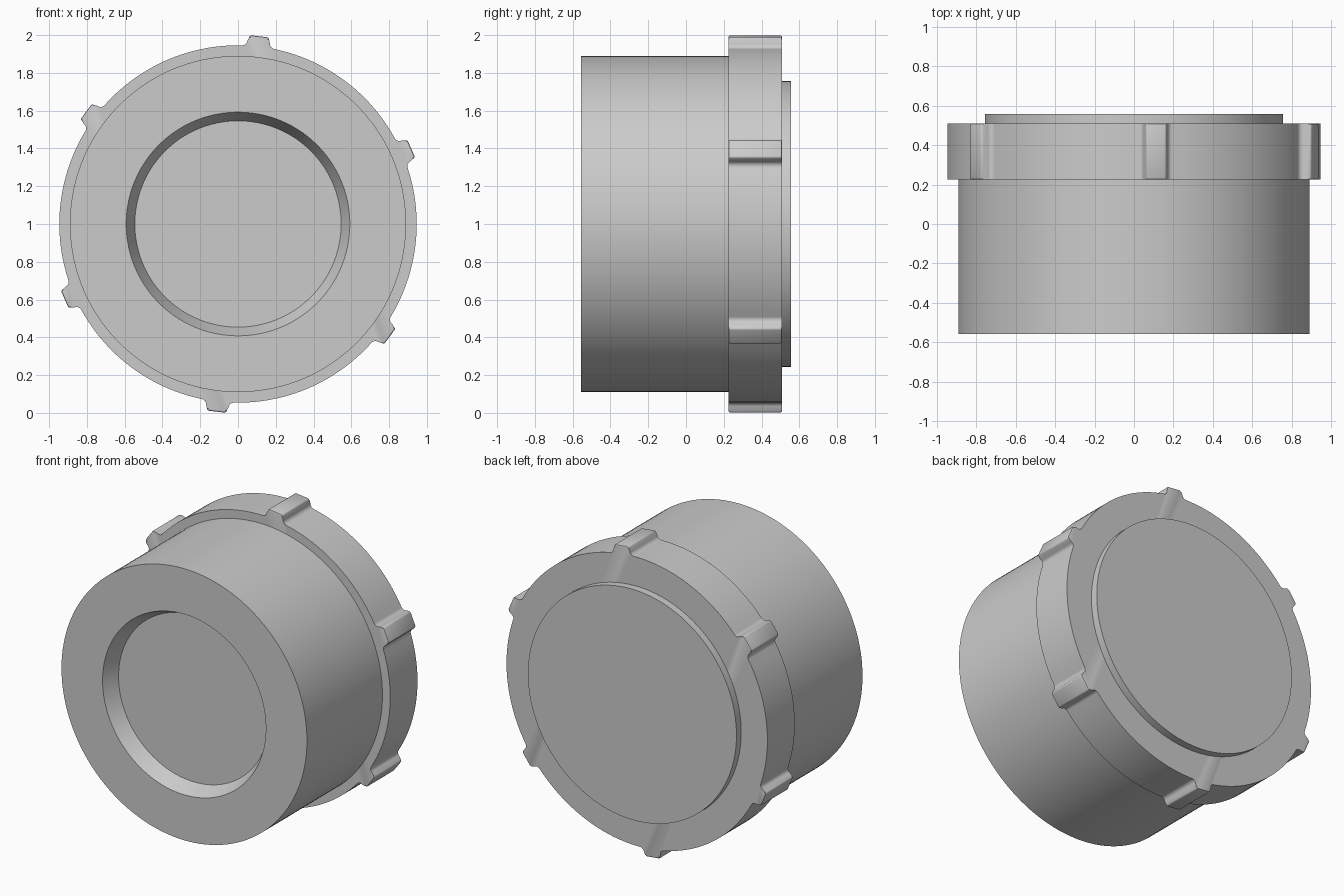
import bpy, bmesh, math

cube = bpy.data.objects.get("Cube")
if cube:
    bpy.data.objects.remove(cube, do_unlink=True)

CENTRE_Z = 1.0
SEGMENTS = 144
LUGS = 6
LUG_START = math.radians(23.5)
COLLAR_RADIUS = 0.946
COLLAR_FRONT, COLLAR_BACK = 0.225, 0.508

grey = bpy.data.materials.new("plain grey")
grey.use_nodes = True
grey.diffuse_color = (0.6, 0.6, 0.6, 1)
grey.node_tree.nodes["Principled BSDF"].inputs["Base Color"].default_value = (0.6, 0.6, 0.6, 1)


def finish(name, bm):
    """Turn a bmesh into a smooth shaded object with crisp edges."""
    bmesh.ops.recalc_face_normals(bm, faces=bm.faces[:])
    mesh = bpy.data.meshes.new(name)
    bm.to_mesh(mesh)
    bm.free()
    mesh.materials.append(grey)
    obj = bpy.data.objects.new(name, mesh)
    bpy.context.collection.objects.link(obj)
    bpy.ops.object.select_all(action="DESELECT")
    obj.select_set(True)
    bpy.context.view_layer.objects.active = obj
    bpy.ops.object.shade_smooth_by_angle(angle=math.radians(30))
    return obj


def lathe(name, profile):
    """Revolve (radius, y) points around the y axis and cap both ends."""
    bm = bmesh.new()
    rings = []
    for radius, y in profile:
        ring = []
        for i in range(SEGMENTS):
            a = math.tau * i / SEGMENTS
            ring.append(bm.verts.new((radius * math.cos(a), y, CENTRE_Z + radius * math.sin(a))))
        rings.append(ring)
    for lower, upper in zip(rings, rings[1:]):
        for i in range(SEGMENTS):
            j = (i + 1) % SEGMENTS
            bm.faces.new((lower[i], lower[j], upper[j], upper[i]))
    bm.faces.new(rings[0])
    bm.faces.new(rings[-1])
    return finish(name, bm)


def arc(cx, cy, radius, start, end, steps):
    angles = [math.radians(start + (end - start) * i / steps) for i in range(steps + 1)]
    return [(cx + radius * math.cos(a), cy + radius * math.sin(a)) for a in angles]


# Main barrel with a tapered recess in its front
lathe("barrel", [(0.546, -0.457), (0.592, -0.557), (0.89, -0.557), (0.89, COLLAR_FRONT + 0.01)])

# Raised disc on the back
lathe("back_disc", [(0.756, COLLAR_BACK - 0.01), (0.756, 0.557)])

# Lug cross-section: concave foot, tapered flank, rounded shoulder
half = arc(0.088, 0.970, 0.028, 270, 180, 6) + arc(0.041, 0.988, 0.012, 0, 90, 4)
lug = [(-u, h) for u, h in half] + half[::-1]
foot = math.atan2(half[0][0], half[0][1])

# Collar outline: lugs joined by plain arcs
outline = []
pitch = math.tau / LUGS
for k in range(LUGS):
    a = LUG_START + k * pitch
    c, s = math.cos(a), math.sin(a)
    outline += [(h * c - u * s, h * s + u * c) for u, h in lug]
    steps = 22
    for i in range(1, steps):
        b = a + foot + (pitch - 2 * foot) * i / steps
        outline.append((COLLAR_RADIUS * math.cos(b), COLLAR_RADIUS * math.sin(b)))

# Collar: extrude the outline, then round the ends of each lug
bm = bmesh.new()
front = [bm.verts.new((x, COLLAR_FRONT, CENTRE_Z + z)) for x, z in outline]
back = [bm.verts.new((x, COLLAR_BACK, CENTRE_Z + z)) for x, z in outline]
bm.faces.new(front)
bm.faces.new(back)
for i in range(len(outline)):
    j = (i + 1) % len(outline)
    bm.faces.new((front[i], front[j], back[j], back[i]))
bmesh.ops.recalc_face_normals(bm, faces=bm.faces[:])
rims = [e for e in bm.edges
        if abs(e.verts[0].co.y - e.verts[1].co.y) < 0.001
        and all(math.hypot(v.co.x, v.co.z - CENTRE_Z) > 0.985 for v in e.verts)]
bmesh.ops.bevel(bm, geom=rims, offset=0.008, segments=2, profile=0.5,
                affect="EDGES", clamp_overlap=False)
finish("lugged_collar", bm)
